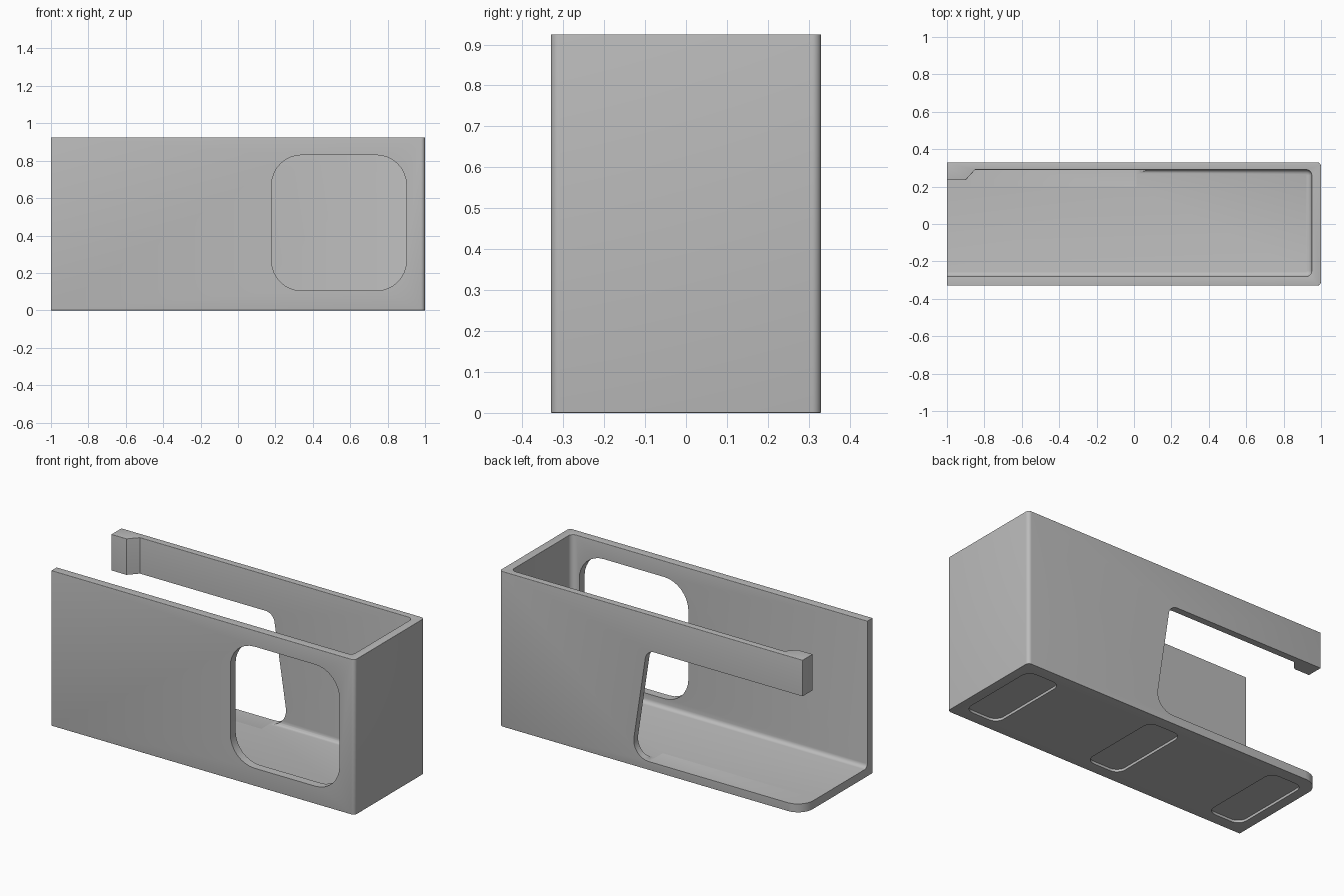
import bpy, bmesh, math
from mathutils import Vector

HALF_Y, HEIGHT, FLOOR = 0.33, 0.925, 0.05

cube = bpy.data.objects.get("Cube")
if cube:
    bpy.data.objects.remove(cube, do_unlink=True)

grey = bpy.data.materials.new("matte_grey")
grey.use_nodes = True
colour = (0.5, 0.5, 0.5, 1)
grey.diffuse_color = colour
grey.node_tree.nodes["Principled BSDF"].inputs["Base Color"].default_value = colour


def rounded(corners, steps=8):
    """Outline with each (x, y, radius) corner replaced by an arc."""
    out = []
    for i, (x, y, r) in enumerate(corners):
        p = Vector((x, y))
        if r == 0:
            out.append(p)
            continue
        a = (Vector(corners[i - 1][:2]) - p).normalized()
        b = (Vector(corners[(i + 1) % len(corners)][:2]) - p).normalized()
        half = a.angle(b) / 2
        centre = p + (a + b).normalized() * r / math.sin(half)
        start = p + a * r / math.tan(half) - centre
        end = p + b * r / math.tan(half) - centre
        turn = start.angle_signed(end)
        for k in range(steps + 1):
            t = -turn * k / steps
            out.append(centre + Vector((start.x * math.cos(t) - start.y * math.sin(t),
                                        start.x * math.sin(t) + start.y * math.cos(t))))
    return out


def rect(x0, x1, y0, y1, r):
    return [(x0, y0, r), (x1, y0, r), (x1, y1, r), (x0, y1, r)]


def prism(name, corners, low, high, upright=False, fillet=0):
    """Extrude an outline along z, or along y when upright; fillet rounds the low rim."""
    bm = bmesh.new()
    pts = rounded(corners)
    place = (lambda p, h: (p.x, h, p.y)) if upright else (lambda p, h: (p.x, p.y, h))
    face = bm.faces.new([bm.verts.new(place(p, low)) for p in pts])
    top = bmesh.ops.extrude_face_region(bm, geom=[face])["geom"]
    shift = Vector(place(Vector((0, 0)), high - low))
    bmesh.ops.translate(bm, vec=shift, verts=[v for v in top if isinstance(v, bmesh.types.BMVert)])
    if fillet:
        rim = [e for e in bm.edges if all(abs(v.co.z - low) < 1e-5 for v in e.verts)]
        bmesh.ops.bevel(bm, geom=rim, offset=fillet, segments=4, profile=0.5, affect='EDGES')
    bmesh.ops.recalc_face_normals(bm, faces=bm.faces)
    mesh = bpy.data.meshes.new(name)
    bm.to_mesh(mesh)
    bm.free()
    mesh.materials.append(grey)
    obj = bpy.data.objects.new(name, mesh)
    bpy.context.collection.objects.link(obj)
    return obj


def cut(target, cutter):
    """Subtract the cutter and remove it."""
    mod = target.modifiers.new("cut", 'BOOLEAN')
    mod.operation, mod.solver, mod.object = 'DIFFERENCE', 'EXACT', cutter
    bpy.context.view_layer.objects.active = target
    bpy.ops.object.modifier_apply(modifier=mod.name)
    bpy.data.objects.remove(cutter, do_unlink=True)


# Outer block, rounded at the closed end
holder = prism("holder_body", [(-1, -HALF_Y, 0), (1, -HALF_Y, 0.022), (1, HALF_Y, 0.022),
                               (-1, HALF_Y, 0)], 0, HEIGHT)

# Cavity, open at the top and one end, leaving a thicker hook at the arm tip
cut(holder, prism("cavity", [(-1.2, -0.28, 0), (0.95, -0.28, 0.03), (0.95, 0.29, 0.03),
                             (-0.85, 0.29, 0), (-0.9, 0.235, 0), (-1.2, 0.235, 0)],
                  FLOOR, 1.2, fillet=0.025))

# Soft rims at top and bottom, and on the arm tip
bm = bmesh.new()
bm.from_mesh(holder.data)
bmesh.ops.remove_doubles(bm, verts=bm.verts, dist=1e-5)


def is_rim(e):
    a, b = (v.co for v in e.verts)
    if len(e.link_faces) != 2 or e.calc_face_angle() < 0.8:
        return False
    flat = abs(a.z - b.z) < 1e-4 and (a.z < 1e-4 or a.z > HEIGHT - 1e-4)
    tip = a.x < -0.999 and b.x < -0.999 and min(a.y, b.y) > 0.2 and abs(a.z - b.z) > 0.2
    return flat or tip


bmesh.ops.bevel(bm, geom=[e for e in bm.edges if is_rim(e)], offset=0.015, segments=4,
                profile=0.5, affect='EDGES', clamp_overlap=True)
bm.to_mesh(holder.data)
bm.free()

# Front window
cut(holder, prism("window", rect(0.18, 0.9, 0.105, 0.83, 0.16), -0.5, -0.2, upright=True))

# Back opening under the arm, with a slanted side
cut(holder, prism("back_opening", [(-1.2, FLOOR, 0), (0.13, FLOOR, 0.1), (0.03, 0.71, 0.06),
                                   (-1.2, 0.71, 0)], 0.2, 0.5, upright=True))

# Rounded free corner of the floor
corner = [(-0.9, HALF_Y, 0), (-0.9, 0.5, 0), (-1.2, 0.5, 0), (-1.2, 0.23, 0), (-1, 0.23, 0),
          (-1, HALF_Y, 0.1)]
cut(holder, prism("floor_corner", corner, -0.1, 0.3))

# Three shallow pad recesses underneath
for x in (-0.83, 0, 0.83):
    cut(holder, prism("pad_recess", rect(x - 0.11, x + 0.11, -0.26, 0.26, 0.055), -0.1, 0.015))

bpy.ops.object.select_all(action='DESELECT')
holder.select_set(True)
bpy.context.view_layer.objects.active = holder
bpy.ops.object.shade_smooth_by_angle(angle=math.radians(35))
